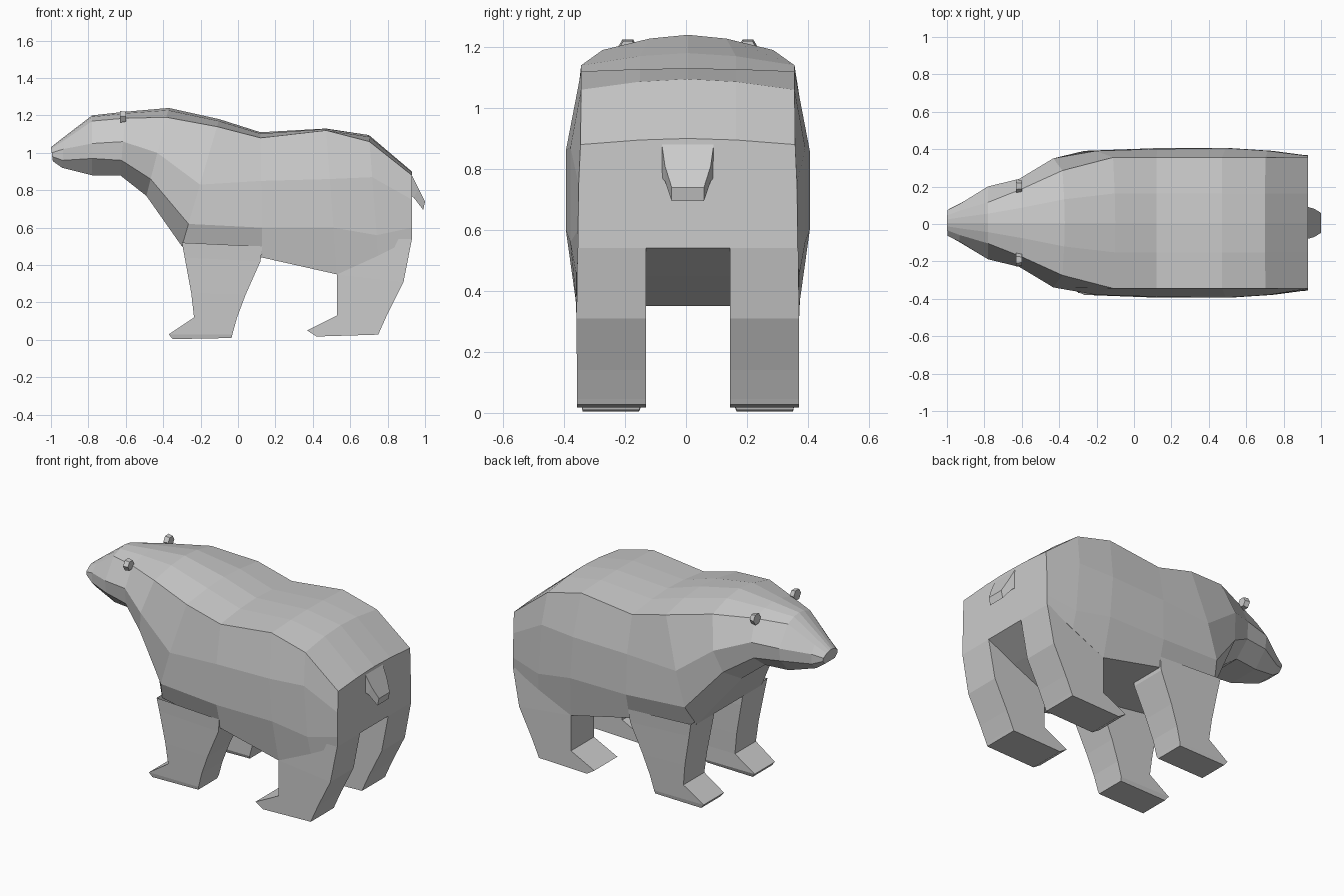
import bpy, bmesh
from mathutils import Matrix, Vector

if "Cube" in bpy.data.objects:
    bpy.data.objects.remove(bpy.data.objects["Cube"])

CY = 0.006  # symmetry plane of the animal


def loft(name, rings, cap_start=True, cap_end=True):
    """Skin a list of closed rings with quads, flat shaded."""
    bm = bmesh.new()
    vs = [[bm.verts.new(p) for p in r] for r in rings]
    n = len(vs[0])
    for a, b in zip(vs, vs[1:]):
        for i in range(n):
            j = (i + 1) % n
            bm.faces.new((a[i], a[j], b[j], b[i]))
    if cap_start:
        bm.faces.new(vs[0])
    if cap_end:
        bm.faces.new(vs[-1])
    bmesh.ops.recalc_face_normals(bm, faces=bm.faces)
    me = bpy.data.meshes.new(name)
    bm.to_mesh(me)
    bm.free()
    ob = bpy.data.objects.new(name, me)
    bpy.context.collection.objects.link(ob)
    return ob


def body_ring(xt, xb, zt, w1, z1, w2, z2, w3, z3, w4, zb):
    """Symmetric 12-sided section leaning from xt (top) to xb (bottom)."""
    half = [(0, zt), (0.45 * w1, zt - 0.25 * (zt - z1)), (w1, z1),
            (w2, z2), (w3, z3), (w4, zb), (0, zb)]
    pts = half + [(-y, z) for y, z in half[-2:0:-1]]
    return [(xt + (xb - xt) * (zt - z) / (zt - zb), CY + y, z) for y, z in pts]


def limb_ring(xf, zf, xb, zb, y0, y1):
    """Four-sided limb section from front edge to back edge."""
    return [(xf, CY + y0, zf), (xf, CY + y1, zf), (xb, CY + y1, zb), (xb, CY + y0, zb)]


# head and body, from nose to rump
stations = [
    (-1.0, -.99, 1.03, .04, 1.02, .07, 1.00, .07, .98, .05, .955),
    (-.93, -.94, 1.085, .065, 1.065, .10, 1.02, .10, .96, .06, .92),
    (-.78, -.78, 1.20, .11, 1.17, .195, 1.05, .185, .97, .10, .88),
    (-.60, -.63, 1.22, .18, 1.185, .235, 1.06, .22, .96, .12, .88),
    (-.37, -.49, 1.24, .28, 1.19, .345, 1.00, .30, .86, .15, .77),
    (-.10, -.30, 1.18, .35, 1.14, .385, .83, .385, .62, .32, .50),
    (.12, .13, 1.11, .35, 1.08, .395, .85, .40, .60, .36, .44),
    (.47, .53, 1.13, .35, 1.12, .40, .86, .40, .60, .365, .35),
    (.70, .75, 1.095, .35, 1.06, .385, .87, .385, .56, .365, .45),
    (.93, .93, .90, .352, .88, .358, .75, .360, .60, .360, .54),
]
loft("body", [body_ring(*s) for s in stations])

# legs: front edge x z, back edge x z, inner y, outer y
front_leg = [
    (-.30, .52, .13, .50, .14, .375),
    (-.285, .44, .12, .42, .14, .37),
    (-.25, .25, .04, .24, .145, .362),
    (-.235, .12, -.005, .12, .15, .355),
    (-.37, .03, -.03, .03, .15, .35),
    (-.35, .004, -.035, .01, .16, .345),
]
hind_leg = [
    (.55, .54, .93, .54, .138, .362),
    (.53, .35, .885, .31, .138, .365),
    (.53, .13, .80, .14, .138, .364),
    (.37, .05, .757, .045, .138, .364),
    (.42, .018, .75, .028, .138, .364),
]
for name, rows in (("front_leg", front_leg), ("hind_leg", hind_leg)):
    for side, s in (("left", 1), ("right", -1)):
        rings = [limb_ring(a, b, c, d, s * e, s * f) for a, b, c, d, e, f in rows]
        loft(name + "_" + side, rings, cap_start=False)

# tail
tail = [(.93, .88, .925, .77, .085), (.965, .81, .94, .76, .075),
        (1.0, .74, .99, .695, .053)]
loft("tail", [limb_ring(a, b, c, d, -w, w) for a, b, c, d, w in tail], cap_start=False)

# ears
for side, s in (("left", 1), ("right", -1)):
    bm = bmesh.new()
    bmesh.ops.create_cone(bm, cap_ends=True, segments=6, radius1=.036, radius2=.03, depth=.03)
    bm.transform(Matrix.Translation(Vector((-.615, CY + s * .197, 1.193)))
                 @ Matrix.Rotation(1.5708, 4, 'Y'))
    me = bpy.data.meshes.new("ear_" + side)
    bm.to_mesh(me)
    bm.free()
    bpy.context.collection.objects.link(bpy.data.objects.new("ear_" + side, me))
